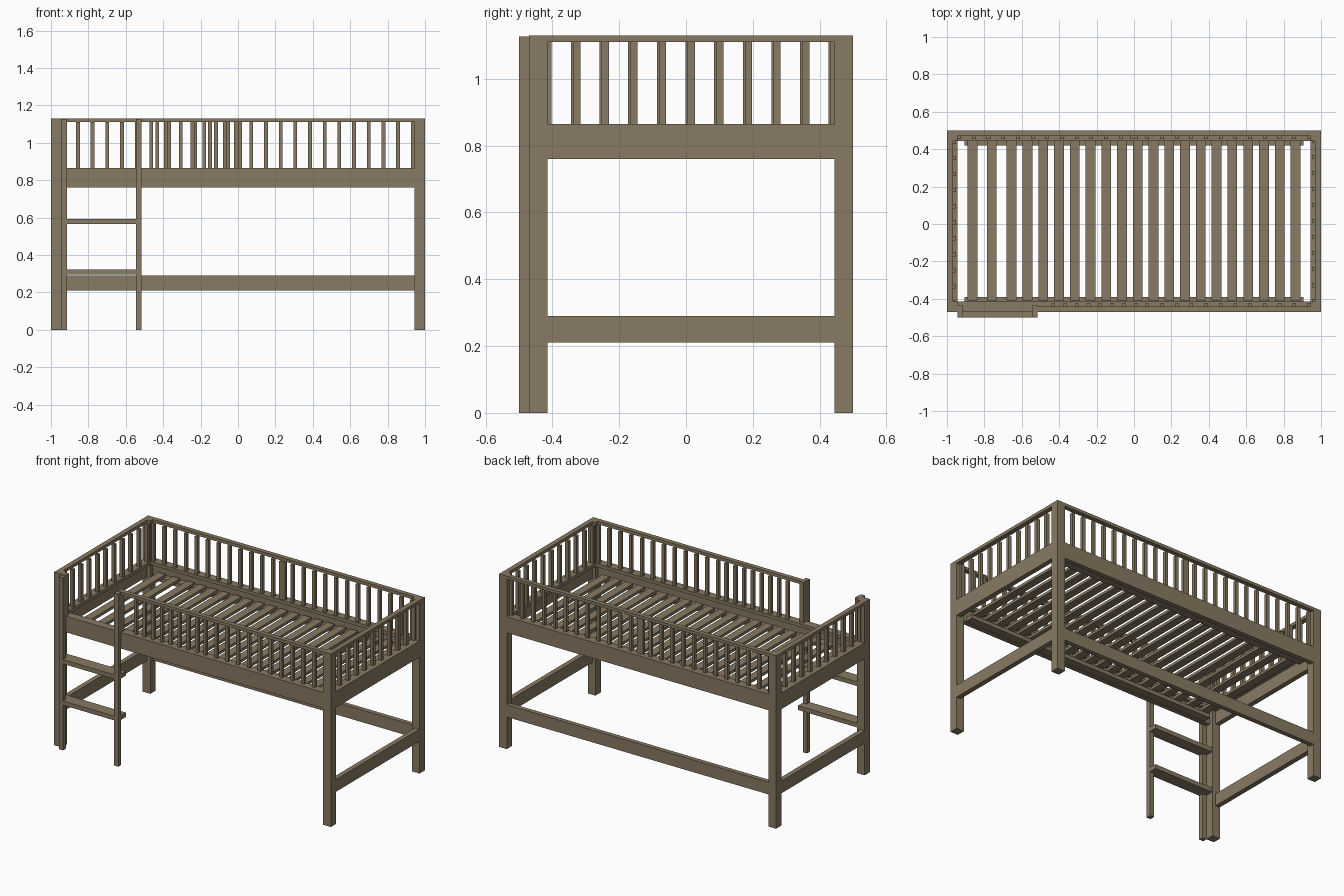
import bpy

old = bpy.data.objects.get("Cube")
if old:
    bpy.data.objects.remove(old, do_unlink=True)

wood = bpy.data.materials.new("brown_wood")
wood.use_nodes = True
wood.diffuse_color = (0.25, 0.193, 0.125, 1)
bsdf = next(n for n in wood.node_tree.nodes if n.type == "BSDF_PRINCIPLED")
bsdf.inputs["Base Color"].default_value = wood.diffuse_color
bsdf.inputs["Roughness"].default_value = 0.7

QUADS = [(0, 1, 3, 2), (4, 6, 7, 5), (0, 4, 5, 1), (2, 3, 7, 6), (0, 2, 6, 4), (1, 5, 7, 3)]


def board(name, xs, ys, zs):
    """Straight piece of timber between two limits on each axis."""
    mesh = bpy.data.meshes.new(name)
    verts = [(x, y, z) for x in sorted(xs) for y in sorted(ys) for z in sorted(zs)]
    mesh.from_pydata(verts, [], QUADS)
    mesh.materials.append(wood)
    obj = bpy.data.objects.new(name, mesh)
    bpy.context.collection.objects.link(obj)
    return obj


TOP = 1.13
INNER = 0.945               # inner face of the posts along x
FRONT, BACK = -0.47, 0.5    # outer faces of the long sides
POST = 0.055
LOW, MAIN = (0.21, 0.29), (0.76, 0.843)
CAP, HAND = (0.843, 0.865), (1.11, TOP)
BARS = (CAP[1], HAND[0])

# Corner posts
for sx, side in ((-1, "right"), (1, "left")):
    for y, end in ((FRONT, "front"), (BACK - POST, "back")):
        board(f"{end}_{side}_post", (sx * INNER, sx), (y, y + POST), (0, TOP))

# Head and foot ends: low rail, bed rail, cap, hand rail and bars
span = (FRONT + POST, BACK - POST)
for sx, side in ((-1, "right"), (1, "left")):
    outer = (sx, sx * 0.968)
    for name, zs in (("low_rail", LOW), ("bed_rail", MAIN), ("hand_rail", HAND)):
        board(f"{side}_end_{name}", outer, span, zs)
    board(f"{side}_end_cap", (sx, sx * INNER), span, CAP)
    for i in range(11):
        y = -0.416 + 0.0857 * i + 0.003 * sx
        board(f"{side}_end_bar", (sx * 0.974, sx * 0.952),
              (y - 0.011, y + 0.011), BARS)

# Long sides; s points outwards along y
for name, y, s in (("front", FRONT, -1), ("back", BACK, 1)):
    outer = (y, y - s * 0.03)
    full = (-INNER, INNER)
    board(f"{name}_bed_rail", full, outer, MAIN)
    board(f"{name}_cap", full, (y, y - s * POST), CAP)
    board(f"{name}_slat_ledger", (-0.905, 0.905),
          (y - s * 0.03, y - s * 0.08), (0.765, 0.79))
    start = -0.515 if s < 0 else -INNER
    for part, xs in (("right", (start, 0)), ("left", (0, INNER))):
        board(f"{name}_{part}_hand_rail", xs, outer, HAND)
    # Guard bars, set closer together on the short front panel
    bars = [0.0105 + 0.0769 * i for i in range(13)]
    bars[1:] = [0.071 + 0.0785 * i for i in range(12)]
    if s > 0:
        bars += [-x for x in bars]
    else:
        bars += [-0.054 - 0.063 * i for i in range(7)]
    for x in bars:
        board(f"{name}_bar", (x - 0.01, x + 0.01), (y - s * 0.026, y - s * 0.046), BARS)

board("back_low_rail", (-INNER, INNER), (BACK, BACK - 0.03), LOW)

# Slats, three wider spaced at the ladder end
slats = [-0.863, -0.76, -0.655] + [-0.57 + 0.0843 * i for i in range(18)]
for x in slats:
    board("slat", (x - 0.026, x + 0.026), (-0.41, 0.45), (0.79, 0.808))

# Ladder: split stiles, gate posts above the rail, and treads
for x in (-0.945, -0.545):
    xs = (x, x + 0.03)
    board("ladder_foot", xs, (-0.5, FRONT), (0, 0.207))
    board("ladder_stile", xs, (-0.5, FRONT), (0.207, 1.127))
    board("gate_post", xs, (FRONT, -0.435), (CAP[1], TOP))
for z in (0.295, 0.565):
    board("ladder_tread", (-0.915, -0.545), (-0.5, FRONT), (z, z + 0.028))
    board("ladder_tread_back", (-0.945, -0.515), (FRONT, -0.42), (z, z + 0.028))
